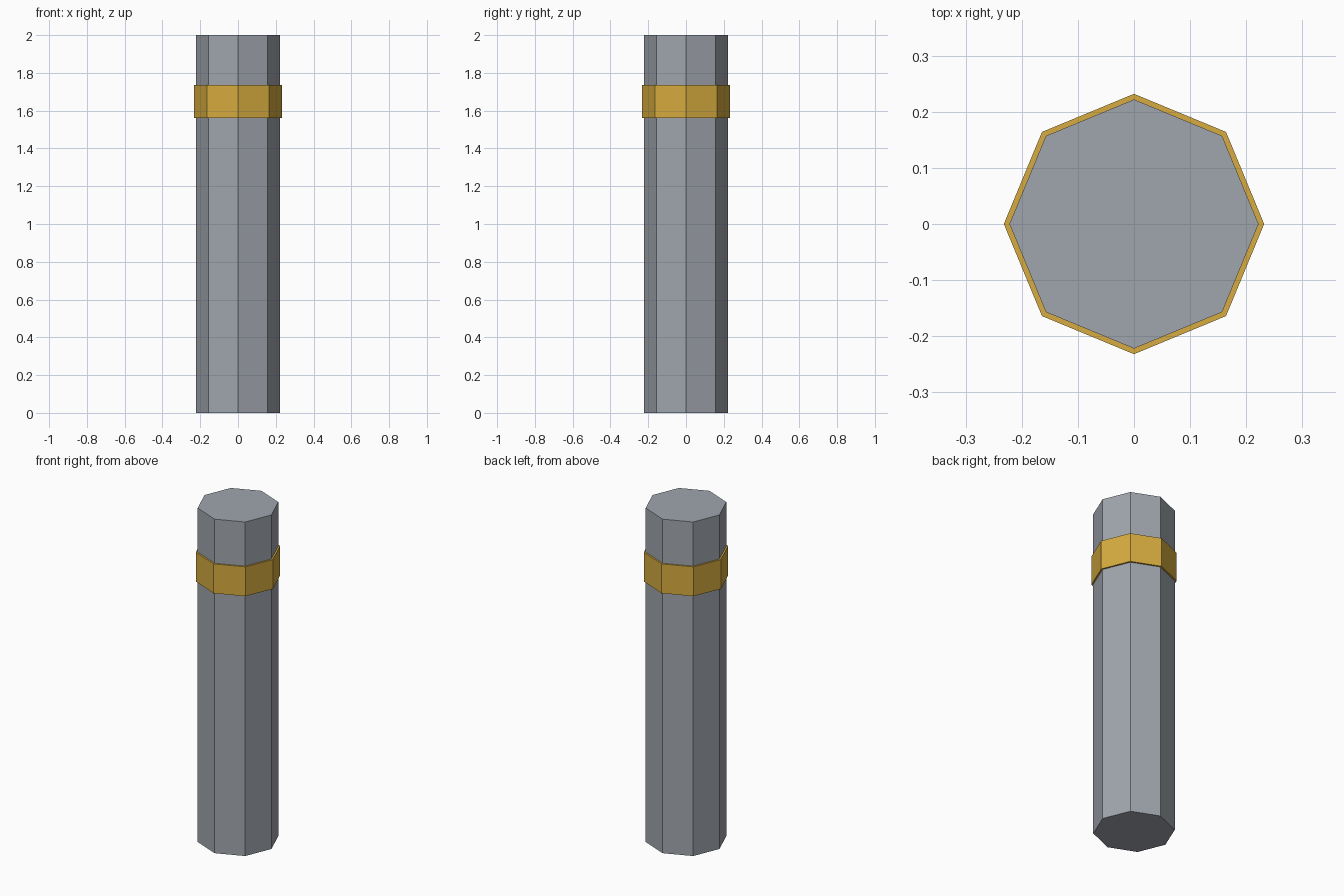
import bpy

cube = bpy.data.objects.get("Cube")
if cube:
    bpy.data.objects.remove(cube, do_unlink=True)


def make_material(name, rgb):
    mat = bpy.data.materials.new(name)
    mat.use_nodes = True
    color = (*rgb, 1.0)
    mat.diffuse_color = color
    mat.node_tree.nodes["Principled BSDF"].inputs["Base Color"].default_value = color
    return mat


def octagon_prism(name, radius, bottom, top, mat):
    """Eight-sided prism with corners on the x and y axes."""
    bpy.ops.mesh.primitive_cylinder_add(
        vertices=8, radius=radius, depth=top - bottom,
        location=(0, 0, (bottom + top) / 2))
    obj = bpy.context.object
    obj.name = name
    obj.data.materials.append(mat)
    return obj


steel = make_material("steel grey", (0.35, 0.38, 0.42))
gold = make_material("gold", (0.67, 0.41, 0.05))

# Main shaft
octagon_prism("shaft", 0.222, 0.0, 2.0, steel)

# Raised collar near the top
octagon_prism("collar_band", 0.232, 1.56, 1.736, gold)
